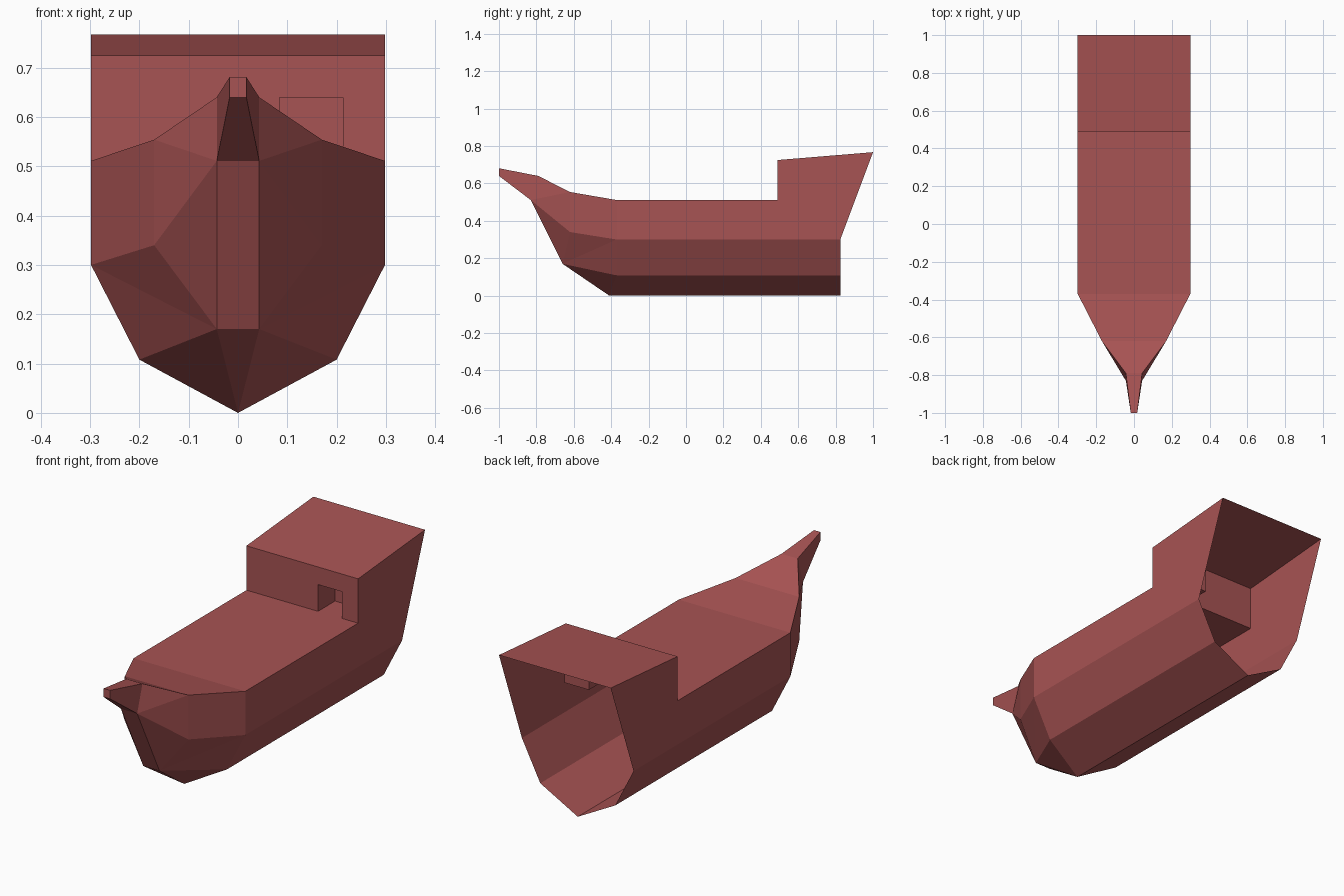
import bpy
import bmesh

if "Cube" in bpy.data.objects:
    bpy.data.objects.remove(bpy.data.objects["Cube"])

# Single painted-wood colour
COLOUR = (0.39, 0.087, 0.087, 1.0)
paint = bpy.data.materials.new("dull_red")
paint.use_nodes = True
paint.diffuse_color = COLOUR
shader = paint.node_tree.nodes["Principled BSDF"]
shader.inputs["Base Color"].default_value = COLOUR
shader.inputs["Roughness"].default_value = 0.8


def finish(name, bm):
    mesh = bpy.data.meshes.new(name)
    bm.to_mesh(mesh)
    bm.free()
    mesh.materials.append(paint)
    obj = bpy.data.objects.new(name, mesh)
    bpy.context.collection.objects.link(obj)
    return obj


# Corner points of the +x half of the hull
WIDE = 0.298
corners = {
    "keel_fore": (0, -0.41, 0),
    "keel_aft": (0, 0.825, 0),
    "chine_fore": (0.2, -0.37, 0.108),
    "chine_aft": (0.2, 0.825, 0.108),
    "side_fore": (WIDE, -0.37, 0.3),
    "side_aft": (WIDE, 0.825, 0.3),
    "deck_fore": (WIDE, -0.37, 0.511),
    "deck_aft": (WIDE, 0.49, 0.511),
    "roof_fore": (WIDE, 0.49, 0.725),
    "roof_aft": (WIDE, 1, 0.767),
    "bow_side": (0.17, -0.62, 0.34),
    "bow_deck": (0.17, -0.62, 0.554),
    "stem_low": (0.043, -0.66, 0.17),
    "stem_high": (0.043, -0.83, 0.511),
    "neck": (0.043, -0.79, 0.64),
    "tip_low": (0.017, -1, 0.64),
    "tip_high": (0.017, -1, 0.681),
}

# Side panels, repeated on both sides
panels = [
    "keel_fore keel_aft chine_aft chine_fore",
    "chine_fore chine_aft side_aft side_fore",
    "side_fore side_aft deck_aft deck_fore",
    "deck_aft side_aft roof_aft roof_fore",
    "bow_side side_fore deck_fore bow_deck",
    "stem_low side_fore bow_side",
    "stem_low chine_fore side_fore",
    "stem_low keel_fore chine_fore",
    "stem_low bow_side stem_high",
    "stem_high bow_side bow_deck",
    "stem_high bow_deck neck",
    "tip_low stem_high neck tip_high",
]

# Strips that run across the hull from one side to the other
strips = [
    ("roof_aft", "roof_fore"),
    ("deck_aft", "deck_fore"),
    ("deck_fore", "bow_deck"),
    ("bow_deck", "neck"),
    ("neck", "tip_high"),
    ("tip_high", "tip_low"),
    ("tip_low", "stem_high"),
    ("stem_high", "stem_low"),
    ("stem_low", "keel_fore"),
]

# Hull shell, open at the stern
bm = bmesh.new()
left, right = {}, {}
for key, (x, y, z) in corners.items():
    left[key] = bm.verts.new((x, y, z))
    right[key] = bm.verts.new((-x, y, z)) if x else left[key]

for panel in panels:
    keys = panel.split()
    bm.faces.new([left[k] for k in keys])
    bm.faces.new([right[k] for k in reversed(keys)])

for a, b in strips:
    loop = [left[a], right[a], right[b], left[b]]
    bm.faces.new(list(dict.fromkeys(loop)))

bmesh.ops.recalc_face_normals(bm, faces=bm.faces)
finish("hull", bm)

# Cabin front wall with a recessed doorway
bm = bmesh.new()
FRONT, BACK = 0.49, 0.62
FLOOR, LINTEL, TOP = 0.511, 0.64, 0.725
DOOR_A, DOOR_B = 0.084, 0.213


def quad(*points):
    bm.faces.new([bm.verts.new(p) for p in points])


def wall(x0, x1, z0, z1, y):
    quad((x0, y, z0), (x1, y, z0), (x1, y, z1), (x0, y, z1))


wall(-WIDE, DOOR_A, FLOOR, TOP, FRONT)
wall(DOOR_B, WIDE, FLOOR, TOP, FRONT)
wall(DOOR_A, DOOR_B, LINTEL, TOP, FRONT)
wall(DOOR_A, DOOR_B, FLOOR, LINTEL, BACK)

# Door reveal: floor, jambs and ceiling
ring = [(DOOR_A, FLOOR), (DOOR_B, FLOOR), (DOOR_B, LINTEL), (DOOR_A, LINTEL)]
for (xa, za), (xb, zb) in zip(ring, ring[1:] + ring[:1]):
    quad((xa, FRONT, za), (xb, FRONT, zb), (xb, BACK, zb), (xa, BACK, za))

bmesh.ops.remove_doubles(bm, verts=bm.verts, dist=0.0001)
finish("cabin_front", bm)
